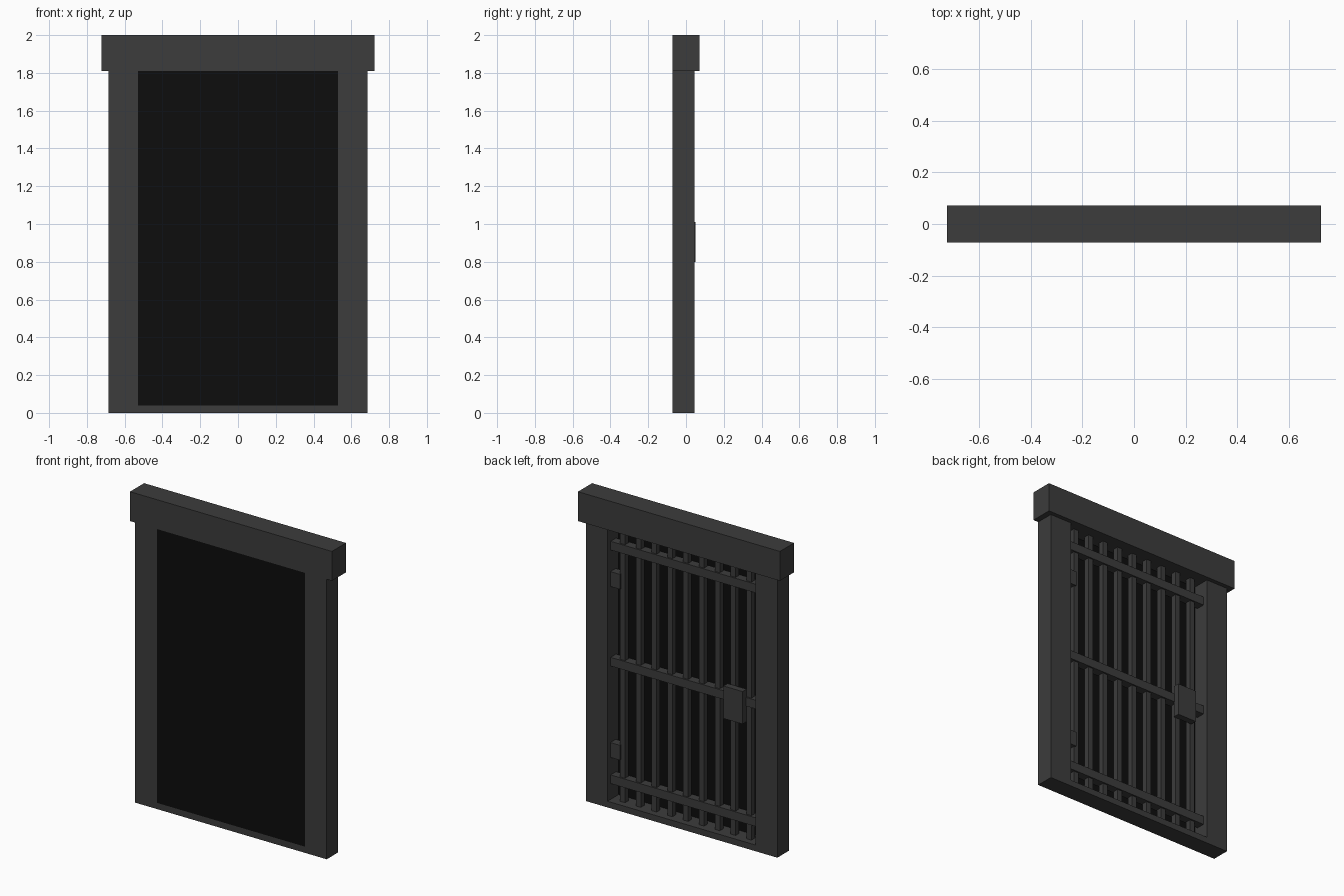
import bpy

cube = bpy.data.objects.get("Cube")
if cube:
    bpy.data.objects.remove(cube, do_unlink=True)


def make_material(name, rgb):
    mat = bpy.data.materials.new(name)
    mat.use_nodes = True
    mat.diffuse_color = (*rgb, 1)
    bsdf = next(n for n in mat.node_tree.nodes if n.type == 'BSDF_PRINCIPLED')
    bsdf.inputs["Base Color"].default_value = (*rgb, 1)
    bsdf.inputs["Roughness"].default_value = 0.8
    return mat


iron = make_material("dark grey iron", (0.045, 0.045, 0.045))
black = make_material("black", (0.004, 0.004, 0.004))


def box(name, x, y, z, mat=iron):
    """Box spanning the (min, max) pairs x, y and z."""
    spans = (x, y, z)
    bpy.ops.mesh.primitive_cube_add(size=1, location=[(a + b) / 2 for a, b in spans])
    ob = bpy.context.object
    ob.name = name
    ob.scale = [b - a for a, b in spans]
    bpy.ops.object.transform_apply(location=False, rotation=False, scale=True)
    ob.data.materials.append(mat)
    return ob


FRONT, BACK = -0.072, 0.045      # frame depth
INNER, OUTER = 0.53, 0.685       # half widths of opening and frame
SILL, HEAD = 0.04, 1.81          # opening heights
BAR_Y = -0.015                   # centre plane of the grille

# Frame: two jambs, sill and overhanging lintel
box("left_jamb", (INNER, OUTER), (FRONT, BACK), (0, HEAD))
box("right_jamb", (-OUTER, -INNER), (FRONT, BACK), (0, HEAD))
box("sill", (-INNER, INNER), (FRONT, BACK), (0, SILL))
box("lintel", (-0.722, 0.722), (FRONT, -FRONT), (HEAD, 2.0))

# Dark sheet closing the front of the opening
box("backing_panel", (-INNER, INNER), (FRONT, FRONT + 0.004), (SILL, HEAD), black)

# Vertical bars
for i in range(9):
    x = (i - 4) * 0.113
    box(f"bar_{i + 1}", (x - 0.018, x + 0.018),
        (BAR_Y - 0.018, BAR_Y + 0.018), (SILL, HEAD))

# Cross rails
for name, z in (("lower", 0.17), ("middle", 0.93), ("upper", 1.68)):
    box(f"{name}_rail", (-INNER, INNER),
        (BAR_Y - 0.028, BAR_Y + 0.028), (z - 0.028, z + 0.028))

# Hinges on the left jamb, lock box on the right
for name, z in (("lower", 0.36), ("upper", 1.465)):
    box(f"{name}_hinge", (0.462, INNER), (-0.04, 0.015), (z - 0.048, z + 0.048))
box("lock_box", (-0.44, -0.303), (0.008, 0.05), (0.80, 1.01))
